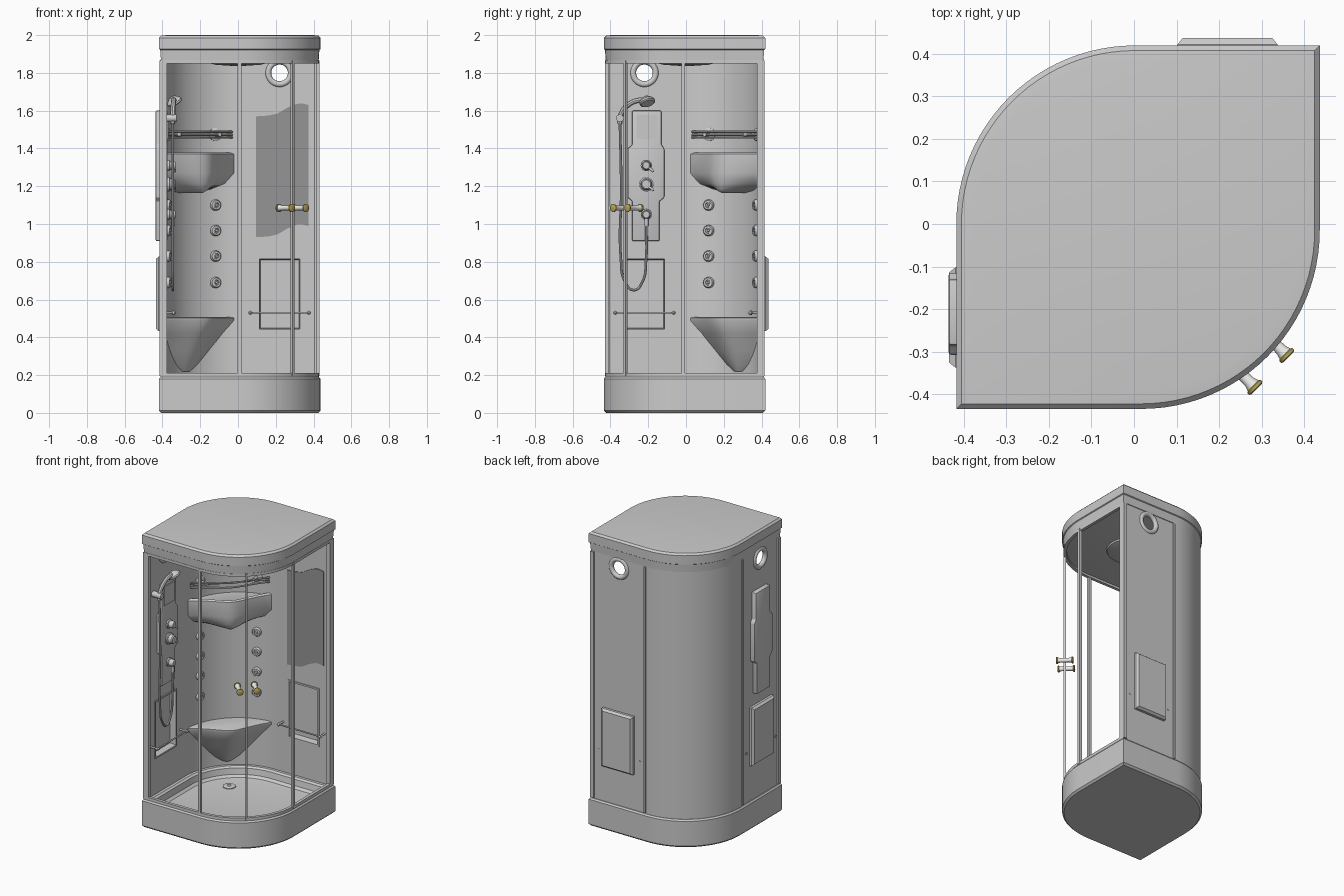
import bpy, bmesh, math
from mathutils import Vector, Matrix

if "Cube" in bpy.data.objects:
    bpy.data.objects.remove(bpy.data.objects["Cube"])

def mat(name, col):
    m = bpy.data.materials.new(name)
    m.diffuse_color = (*col, 1)
    m.use_nodes = True
    m.node_tree.nodes["Principled BSDF"].inputs["Base Color"].default_value = m.diffuse_color
    return m

GOLD = mat("gold", (0.5, 0.4, 0.1))
WHITE = mat("white", (0.85, 0.85, 0.82))
MIRROR = mat("mirror", (0.3, 0.3, 0.3))

def loft(name, rings, material=None, M=Matrix()):
    """Skin closed rings of equal length and cap both ends."""
    bm = bmesh.new()
    vs = [[bm.verts.new(M @ Vector(p)) for p in r] for r in rings]
    n = len(rings[0])
    for a, b in zip(vs, vs[1:]):
        for i in range(n):
            bm.faces.new((a[i], a[(i + 1) % n], b[(i + 1) % n], b[i]))
    bm.faces.new(vs[0][::-1])
    bm.faces.new(vs[-1])
    bmesh.ops.recalc_face_normals(bm, faces=bm.faces)
    me = bpy.data.meshes.new(name)
    bm.to_mesh(me)
    bm.free()
    ob = bpy.data.objects.new(name, me)
    bpy.context.collection.objects.link(ob)
    if material:
        me.materials.append(material)
    return ob

def prism(name, pts, z0, z1, material=None, M=Matrix()):
    return loft(name, [[(x, y, z) for x, y in pts] for z in (z0, z1)], material, M)

def box(name, c, s, M=Matrix()):
    pts = [(c[0] + i * s[0] / 2, c[1] + j * s[1] / 2) for i, j in ((-1, -1), (1, -1), (1, 1), (-1, 1))]
    return prism(name, pts, c[2] - s[2] / 2, c[2] + s[2] / 2, None, M)

def lathe(name, profile, loc, axis, material=None, n=24):
    """Spin (radius, height) profile about an axis starting at loc."""
    M = Matrix.Translation(loc) @ Vector(axis).to_track_quat('Z', 'Y').to_matrix().to_4x4()
    rings = [[(r * math.cos(k * math.tau / n), r * math.sin(k * math.tau / n), h) for k in range(n)]
             for r, h in profile]
    return loft(name, rings, material, M)

def rod(name, a, b, r):
    a, b = Vector(a), Vector(b)
    return lathe(name, [(r, 0), (r, (b - a).length)], a, b - a, None, 12)

def tube(name, pts, r):
    cu = bpy.data.curves.new(name, 'CURVE')
    cu.dimensions, cu.bevel_depth, cu.bevel_resolution, cu.use_fill_caps = '3D', r, 2, True
    sp = cu.splines.new('BEZIER')
    sp.bezier_points.add(len(pts) - 1)
    for b, p in zip(sp.bezier_points, pts):
        b.co, b.handle_left_type, b.handle_right_type = p, 'AUTO', 'AUTO'
    ob = bpy.data.objects.new(name, cu)
    bpy.context.collection.objects.link(ob)

def arc(c, r, a0, a1, n=24):
    return [(c[0] + r * math.cos(math.radians(a0 + (a1 - a0) * k / n)),
             c[1] + r * math.sin(math.radians(a0 + (a1 - a0) * k / n))) for k in range(n + 1)]

# Plan outline: two sharp corners, one door curve, one back curve
C1, C2, R = (0.017, -0.015), (0.002, 0.0), 0.42
def front_path(d):
    return [(-0.418 + d, -0.435 + d)] + arc(C1, R - d, -90, 0) + [(0.437 - d, 0.42 - d)]
def outline(d, z):
    return [(x, y, z) for x, y in front_path(d) + arc(C2, R - d, 90, 180)]

# Tray and roof
loft("shower_tray", [outline(d, z) for d, z in (
    (.012, 0), (0, .012), (0, .18), (.008, .19), (.045, .19), (.058, .18), (.065, .14), (.08, .125), (.11, .12))])
loft("roof", [outline(d, z) for d, z in (
    (.025, 1.865), (.01, 1.868), (.006, 1.922), (0, 1.926), (0, 1.985), (.012, 1.997), (.04, 2.0))])
lathe("drain", [(.04, 0), (.04, .006), (.03, .01), (.012, .01), (.01, .006)], (-.17, .15, .119), (0, 0, 1))
lathe("rain_shower_head", [(.17, 0), (.165, .012), (.12, .024), (.03, .03)], (0, 0, 1.867), (0, 0, -1), None, 40)

# Glazing rails and posts
for n, z0, z1 in (("bottom_rail", .188, .21), ("top_rail", 1.85, 1.868)):
    prism(n, front_path(.008) + front_path(.028)[::-1], z0, z1)
for n, x, y, sx, sy in (("front_left_post", -.395, -.415, .04, .025), ("back_right_post", .417, .395, .025, .04),
                        ("front_door_post", .008, -.42, .02, .018), ("side_door_post", .423, -.015, .018, .02)):
    box(n, (x, y, 1.03), (sx, sy, 1.67))
box("door_edge_post", (0, 0, 1.03), (.012, .016, 1.67),
    Matrix.Translation((.288, -.32, 0)) @ Matrix.Rotation(math.pi / 4, 4, 'Z'))

# Door handles
for i, (x, y) in enumerate(((.215, -.315), (.29, -.24))):
    ax, p = Vector((1, -1, 0)).normalized(), Vector((x, y, 1.085))
    lathe(f"handle_body_{i}", [(.02, 0), (.014, .02), (.013, .05), (.014, .08), (.02, .1)], p, ax, WHITE)
    for h in (-.004, .092):
        lathe(f"handle_cap_{i}", [(.017, 0), (.022, .003), (.022, .009), (.017, .012)], p + ax * h, ax, GOLD)

# Curved back wall
prism("curved_wall", arc(C2, .41, 88, 182, 32) + arc(C2, .394, 182, 88, 32), .185, 1.87)

# Flat walls: local x along wall, local y outward
def flat_wall(side, M):
    cu = bpy.data.curves.new(side + "_wall", 'CURVE')
    cu.dimensions, cu.fill_mode, cu.extrude = '2D', 'BOTH', .006
    rect = lambda x0, x1, z0, z1: [(x0, z0), (x1, z0), (x1, z1), (x0, z1)]
    for pts in (rect(-.205, .205, .185, 1.87), rect(-.112, .112, .44, .82), arc((0, 1.8), .055, 0, 348.75, 31)):
        sp = cu.splines.new('POLY')
        sp.points.add(len(pts) - 1)
        sp.use_cyclic_u = True
        for p, q in zip(sp.points, pts):
            p.co = (*q, 0, 1)
    ob = bpy.data.objects.new(side + "_wall", cu)
    ob.matrix_world = M @ Matrix.Rotation(math.pi / 2, 4, 'X')
    bpy.context.collection.objects.link(ob)
    # hollow niche protruding through the wall
    def ring(hx, hz, y):
        return [(i * hx, y, .63 + j * hz) for i, j in ((-1, -1), (1, -1), (1, 1), (-1, 1))]
    loft(side + "_niche", [ring(.102, .18, .03), ring(.107, .186, -.012), ring(.118, .197, -.012),
                           ring(.118, .197, .022), ring(.106, .185, .037)], None, M)
    # porthole ring
    bpy.ops.mesh.primitive_torus_add(major_radius=.06, minor_radius=.016, major_segments=40, minor_segments=12)
    t = bpy.context.object
    t.name = side + "_porthole_ring"
    t.matrix_world = M @ Matrix.Translation((0, 0, 1.8)) @ Matrix.Rotation(math.pi / 2, 4, 'X')
    # towel bar
    ax = M.to_3x3() @ Vector((0, -1, 0))
    rod(side + "_towel_bar", M @ Vector((-.155, -.055, .53)), M @ Vector((.155, -.055, .53)), .005)
    for s in (-.155, .155):
        lathe(side + "_towel_bar_peg", [(.01, 0), (.006, .006), (.006, .06), (.011, .064), (.011, .074), (.005, .08)],
              M @ Vector((s, .012, .53)), ax, None, 12)
        box(side + "_wall_trim", (s * 1.28, .006, 1.03), (.012, .02, 1.67), M)

flat_wall("back", Matrix.Translation((.22, .4, 0)))
flat_wall("left", Matrix.Translation((-.398, -.22, 0)) @ Matrix.Rotation(math.pi / 2, 4, 'Z'))

# Mirror with wavy ends on the back wall
wave = [(.095, 0), (.16, .004), (.21, .015), (.26, .045), (.31, .066), (.34, .068), (.372, .06)]
prism("mirror", [(x, .93 + h) for x, h in wave] + [(x, 1.57 + h) for x, h in wave[::-1]], .006, .012, MIRROR,
      Matrix.Translation((0, .4, 0)) @ Matrix.Rotation(math.pi / 2, 4, 'X'))

# Lens shaped seat and shelf against the curved wall
def polar(deg, r, z):
    a = math.radians(deg)
    return Vector((C2[0] + r * math.cos(a), C2[1] + r * math.sin(a), z))
def lens(a, depth, z, n=20):
    ts = [-1 + 2 * k / n for k in range(n + 1)]
    return [polar(135 + a * t, .398, z) for t in ts] + \
           [polar(135 + a * t, .398 - depth * (1 - t * t), z) for t in ts[-2:0:-1]]
loft("corner_seat", [lens(*v) for v in ((39, .165, .507), (42, .18, .503), (42, .18, .49), (33, .14, .42),
                                         (22, .09, .33), (12, .045, .255), (5, .02, .22))])
loft("corner_shelf", [lens(*v) for v in ((34, .13, 1.36), (39, .16, 1.378), (42, .17, 1.37), (42, .175, 1.27),
                                          (35, .165, 1.215), (22, .15, 1.18), (8, .13, 1.165))])

# Wire rack above the shelf
for i, (dep, z) in enumerate(((.13, 1.488), (.13, 1.458), (.09, 1.472))):
    tube(f"rack_rod_{i}", [polar(135 + 40 * k / 6, .385 - dep * (1 - k * k / 36), z) for k in range(-6, 7)], .006)
for a in (108, 162):
    inward = polar(a, -1, 0) - polar(a, 0, 0)
    lathe("rack_mount", [(.035, 0), (.035, .008), (.025, .014), (.01, .016), (.01, .08)],
          polar(a, .396, 1.474), inward)
    # body jets
    for z in (1.1, .965, .83, .69):
        lathe("body_jet", [(.029, 0), (.029, .012), (.024, .02), (.015, .02), (.013, .014), (.008, .014), (.006, .022)],
              polar(a, .396, z), inward)

# Control panel through the left wall, profile in (y, z)
YZ = Matrix(((0, 0, 1, 0), (1, 0, 0, 0), (0, 1, 0, 0), (0, 0, 0, 1)))
prof = [(-.285, .91), (-.14, .91), (-.14, 1.12), (-.115, 1.14), (-.115, 1.4), (-.13, 1.42), (-.13, 1.6),
        (-.285, 1.6), (-.285, 1.42), (-.308, 1.4), (-.308, 1.14), (-.285, 1.12)]
panel = prism("control_panel", prof, -.436, -.372, None, YZ)
bv = panel.modifiers.new("bevel", 'BEVEL')
bv.width, bv.segments = .006, 2
box("panel_display", (-.371, -.208, 1.515), (.008, .11, .13))
for n, z, r in (("diverter_knob", 1.31, .03), ("mixer_knob", 1.21, .038), ("hose_outlet", 1.05, .029)):
    lathe(n, [(r, 0), (r, .01), (r * .8, .014), (r * .75, .036), (r * .6, .042)], (-.373, -.21, z), (1, 0, 0))
    if z > 1.1:
        rod(n + "_lever", (-.34, -.21, z), (-.335, -.172, z - .032), .007)
rod("hose_connector", (-.345, -.21, 1.05), (-.345, -.21, .99), .011)

# Hand shower, holder and hose
tube("shower_hose", [(-.345, y, z) for y, z in ((-.35, 1.54), (-.343, 1.2), (-.345, .82), (-.325, .7), (-.275, .65),
                                                (-.228, .7), (-.212, .8), (-.21, 1.0))], .007)
tube("hand_shower_handle", [(-.347, -.352, 1.53), (-.345, -.34, 1.59), (-.342, -.3, 1.635), (-.34, -.25, 1.655),
                            (-.338, -.21, 1.655)], .014)
lathe("hand_shower_head", [(.014, -.012), (.03, 0), (.042, .014), (.042, .024), (.034, .03)],
      (-.345, -.21, 1.662), (.5, .25, -.85))
rod("shower_holder", (-.4, -.35, 1.56), (-.325, -.35, 1.56), .02)

# Convert curves to meshes and smooth everything by angle
bpy.ops.object.select_all(action='DESELECT')
for ob in bpy.context.scene.objects:
    ob.select_set(True)
    bpy.context.view_layer.objects.active = ob
bpy.ops.object.convert(target='MESH')
bpy.ops.object.shade_smooth_by_angle(angle=math.radians(35))
